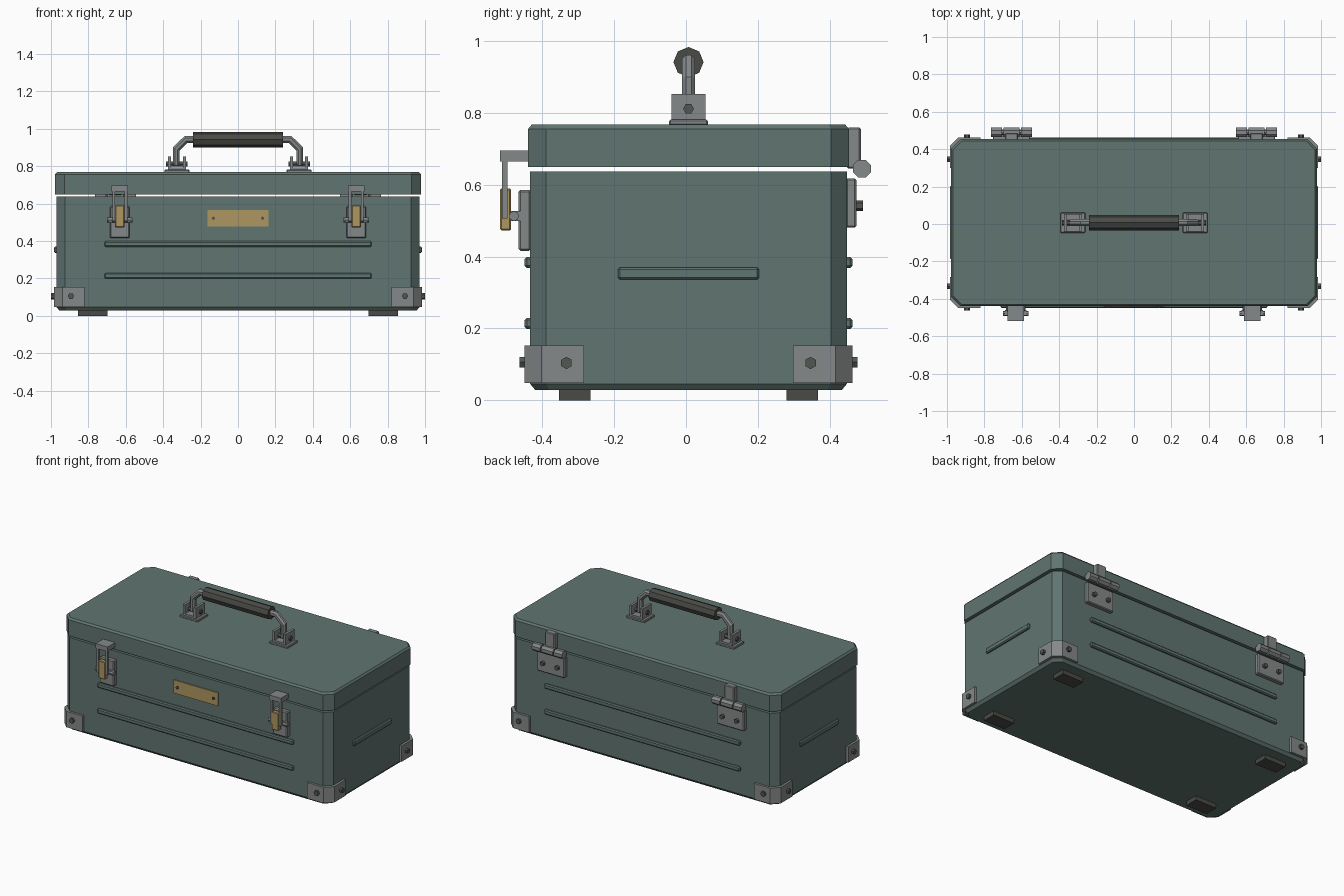
import bpy, bmesh, math
from mathutils import Vector, Matrix

if "Cube" in bpy.data.objects:
    bpy.data.objects.remove(bpy.data.objects["Cube"])

CY = 0.007                      # case centre in y
HX, HY, CH = 0.97, 0.4415, 0.045  # body half sizes and corner chamfer


def material(name, rgb):
    m = bpy.data.materials.new(name)
    m.diffuse_color = (*rgb, 1)
    m.use_nodes = True
    m.node_tree.nodes["Principled BSDF"].inputs["Base Color"].default_value = m.diffuse_color
    return m


TEAL = material("teal_paint", (0.118, 0.178, 0.166))
STEEL = material("grey_steel", (0.235, 0.25, 0.25))
BRASS = material("brass", (0.42, 0.305, 0.115))
DARK = material("dark_bolt", (0.085, 0.095, 0.085))
RUBBER = material("dark_rubber", (0.068, 0.07, 0.06))


def finish(name, bm, mat):
    bmesh.ops.recalc_face_normals(bm, faces=bm.faces)
    me = bpy.data.meshes.new(name)
    bm.to_mesh(me)
    bm.free()
    me.materials.append(mat)
    ob = bpy.data.objects.new(name, me)
    bpy.context.collection.objects.link(ob)
    return ob


def box(name, x, y, z, mat, bevel=0):
    """Box from (low, high) ranges, with optional flat bevel."""
    bm = bmesh.new()
    bmesh.ops.create_cube(bm, size=1)
    for v in bm.verts:
        for i, (a, b) in enumerate((x, y, z)):
            v.co[i] = (a + b) / 2 + v.co[i] * abs(b - a)
    if bevel:
        bmesh.ops.bevel(bm, geom=bm.edges[:], offset=bevel, segments=1,
                        affect='EDGES', profile=0.5)
    return finish(name, bm, mat)


def cyl(name, centre, r, length, axis, mat, n=8, turn=0):
    """Faceted cylinder along x or y."""
    bm = bmesh.new()
    rot = Matrix.Rotation(math.pi / 2, 4, 'Y' if axis == 'x' else 'X')
    bmesh.ops.create_cone(bm, cap_ends=True, segments=n, radius1=r, radius2=r,
                          depth=length, matrix=Matrix.Translation(centre) @ rot
                          @ Matrix.Rotation(turn, 4, 'Z'))
    return finish(name, bm, mat)


def loft(name, rings, mat):
    """Join stacked rings of points and cap both ends."""
    bm = bmesh.new()
    rs = [[bm.verts.new(p) for p in ring] for ring in rings]
    for a, b in zip(rs, rs[1:]):
        for i in range(len(a)):
            j = (i + 1) % len(a)
            bm.faces.new((a[i], a[j], b[j], b[i]))
    bm.faces.new(rs[0])
    bm.faces.new(rs[-1])
    return finish(name, bm, mat)


def octagon(hx, hy, c, z):
    q = [(hx - c, hy), (hx, hy - c)]
    pts = (q + [(x, -y) for x, y in q[::-1]] + [(-x, -y) for x, y in q]
           + [(-x, y) for x, y in q[::-1]])
    return [(x, y + CY, z) for x, y in pts]


# Case body and lid, separated by a thin open gap
loft("case_body", [octagon(HX - 0.015, HY - 0.015, CH - 0.006, 0.028),
                   octagon(HX, HY, CH, 0.046),
                   octagon(HX, HY, CH, 0.637)], TEAL)
loft("lid", [octagon(0.978, 0.4465, 0.05, 0.65),
             octagon(0.978, 0.4465, 0.05, 0.756),
             octagon(0.968, 0.4365, 0.046, 0.768)], TEAL)

# Feet, corner guards and their bolts
for sx in (-1, 1):
    for sy in (-1, 1):
        fx, fy = 0.777 * sx, CY + 0.317 * sy
        box("foot", (fx - 0.078, fx + 0.078), (fy - 0.044, fy + 0.044),
            (0, 0.03), RUBBER)
        t, k = 0.015, CH - 0.006
        prof = [(0.82, HY + t), (HX - k + t / 2, HY + t), (HX + t, HY - k + t / 2),
                (HX + t, HY - 0.15), (HX - 0.003, HY - 0.15),
                (HX - 0.003, HY - CH), (HX - CH, HY - 0.003), (0.82, HY - 0.003)]
        loft("corner_guard", [[(x * sx, CY + y * sy, z) for x, y in prof]
                              for z in (0.048, 0.153)], STEEL)
        cyl("guard_bolt", (0.988 * sx, CY + 0.34 * sy, 0.104), 0.017, 0.024,
            'x', DARK, 6, math.pi / 2)
        cyl("guard_bolt", (0.893 * sx, CY + (HY + 0.017) * sy, 0.106), 0.017,
            0.024, 'y', DARK, 6, math.pi / 6)

# Pressed ribs on all four sides
for s in (-1, 1):
    y = CY + HY * s
    for z in (0.384, 0.214):
        box("long_rib", (-0.714, 0.714), (y - 0.015, y + 0.015),
            (z - 0.015, z + 0.015), TEAL, 0.006)
    box("end_rib", (HX * s - 0.014, HX * s + 0.014), (-0.19, 0.204),
        (0.336, 0.37), TEAL, 0.006)

# Brass plate on the front
front = CY - HY
box("front_plate", (-0.163, 0.163), (front - 0.007, front + 0.002),
    (0.478, 0.565), BRASS)
for s in (-1, 1):
    cyl("plate_rivet", (0.132 * s, front - 0.008, 0.522), 0.009, 0.014, 'y', DARK)

for s in (-1, 1):
    # Front latch
    x = 0.632 * s
    box("latch_base", (x - 0.053, x + 0.053), (-0.467, front + 0.003),
        (0.416, 0.586), STEEL, 0.006)
    box("latch_hook", (x - 0.044, x + 0.044), (-0.518, -0.435),
        (0.665, 0.696), STEEL)
    cyl("latch_pin", (x, -0.479, 0.513), 0.014, 0.138, 'x', STEEL)
    box("latch_lever", (x - 0.025, x + 0.025), (-0.518, -0.487),
        (0.473, 0.59), BRASS, 0.004)
    for e in (-1, 1):
        box("latch_arm", (x + e * 0.033 - 0.007, x + e * 0.033 + 0.007),
            (-0.513, -0.497), (0.507, 0.668), STEEL)
        box("latch_lug", (x + e * 0.05 - 0.007, x + e * 0.05 + 0.007),
            (-0.489, -0.46), (0.5, 0.527), STEEL)

    # Rear hinge
    x = 0.655 * s
    box("hinge_plate", (x - 0.1, x + 0.1), (0.445, 0.475), (0.481, 0.618),
        STEEL, 0.005)
    box("hinge_strap", (x - 0.035, x + 0.035), (0.448, 0.487), (0.645, 0.76),
        STEEL, 0.005)
    for dx, w in ((-0.08, 0.06), (0, 0.084), (0.08, 0.06)):
        cyl("hinge_knuckle", (x + dx, 0.49, 0.645), 0.027, w, 'x', STEEL, 8,
            math.pi / 8)
    cyl("hinge_pin", (x, 0.49, 0.645), 0.014, 0.2, 'x', STEEL)
    for e in (-1, 1):
        cyl("hinge_bolt", (x + 0.053 * e, 0.481, 0.542), 0.015, 0.024, 'y',
            DARK, 6)

    # Handle mount
    x = 0.327 * s
    box("mount_plate", (x - 0.067, x + 0.067), (CY - 0.054, CY + 0.054),
        (0.765, 0.782), STEEL, 0.004)
    box("mount_base", (x - 0.048, x + 0.048), (CY - 0.047, CY + 0.047),
        (0.78, 0.794), STEEL)
    for e in (-1, 1):
        box("mount_lug", (x + e * 0.04 - 0.008, x + e * 0.04 + 0.008),
            (CY - 0.047, CY + 0.047), (0.78, 0.853), STEEL)
    cyl("mount_pin", (x, CY, 0.812), 0.015, 0.114, 'x', DARK, 6)

# Handle rod swept along its path in the xz plane, with mitred bends
half = [(-0.33, 0.805), (-0.33, 0.893), (-0.278, 0.943)]
path = [Vector((x, 0, z)) for x, z in half + [(-x, z) for x, z in half[::-1]]]
rings = []
for i, p in enumerate(path):
    d1 = (p - path[i - 1]).normalized() if i else None
    d2 = (path[i + 1] - p).normalized() if i < len(path) - 1 else None
    d1, d2 = d1 or d2, d2 or d1
    n1, n2 = (Vector((-d.z, 0, d.x)) for d in (d1, d2))
    n = (n1 + n2) / (1 + n1.dot(n2))
    ring = []
    for a in range(8):
        th = a * math.pi / 4 + math.pi / 8
        ring.append(p + Vector((0, CY + 0.02 * math.sin(th), 0))
                    + n * 0.02 * math.cos(th))
    rings.append(ring)
loft("handle_rod", rings, STEEL)
cyl("handle_grip", (0, CY, 0.942), 0.042, 0.48, 'x', RUBBER)
